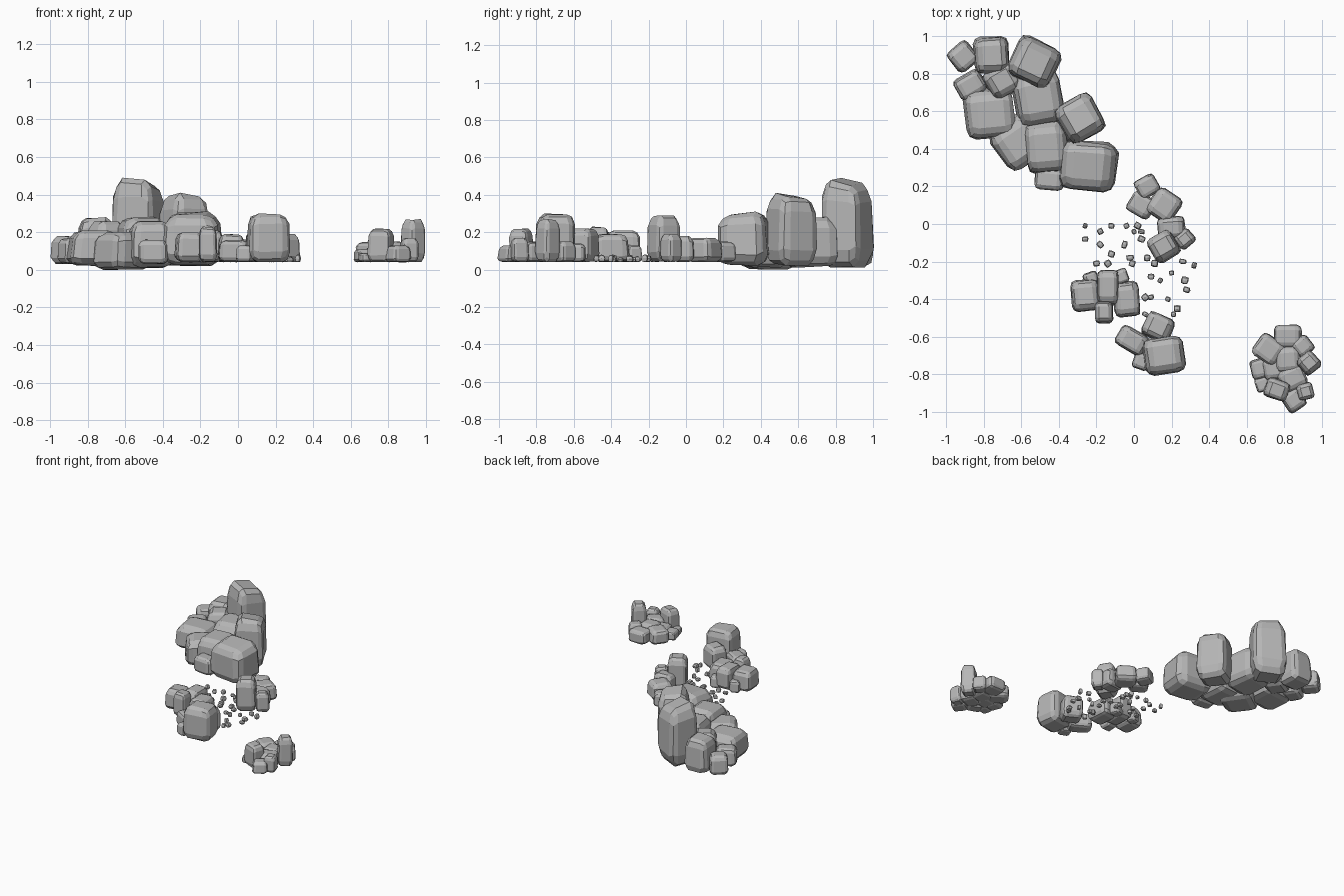
import bpy
import bmesh
import random
from math import radians
from mathutils import Vector, Matrix

random.seed(4)

default_cube = bpy.data.objects.get("Cube")
if default_cube:
    bpy.data.objects.remove(default_cube, do_unlink=True)

# Single stone colour
stone = bpy.data.materials.new("grey stone")
stone.use_nodes = True
colour = (0.47, 0.47, 0.47, 1)
stone.diffuse_color = colour
stone.node_tree.nodes["Principled BSDF"].inputs["Base Color"].default_value = colour


def add_stone(bm, centre, size, turn, slope=(0, 0), cuts=2, rough=0.06):
    """Add one chiselled block: a chamfered cube with a domed, narrower top, slightly uneven."""
    block = bmesh.new()
    bmesh.ops.create_cube(block, size=2)
    bmesh.ops.subdivide_edges(block, edges=block.edges[:], cuts=cuts, use_grid_fill=True)
    lean = Vector((random.uniform(-rough, rough), random.uniform(-rough, rough), 0)) * 0.7
    turning = Matrix.Rotation(radians(turn), 3, "Z")
    for vert in block.verts:
        # Push the inner grid lines outwards so the rim becomes a chamfer
        p = Vector([c if abs(c) > 0.9 else c * 1.8 for c in vert.co])
        p /= sum(abs(c) ** 4 for c in p) ** 0.25
        p *= 1 + random.uniform(-rough, rough) * 0.6
        narrow = 1 - (0.17 * p.z if p.z > 0 else -0.07 * p.z)
        p.x, p.y = p.x * narrow, p.y * narrow
        p += lean * p.z
        if p.z > 0:
            # Dome the top and let it fall away in the slope direction
            p.z *= 1 - 0.1 * (p.x ** 2 + p.y ** 2)
            p.z += Vector((*slope, 0)).dot(turning @ p) * p.z
        vert.co = p
    # Fit the uneven block exactly to the wanted size
    spans = []
    for axis in range(3):
        values = [vert.co[axis] for vert in block.verts]
        spans.append((min(values), max(values)))
    for vert in block.verts:
        fitted = [((vert.co[a] - low) / (high - low) - 0.5) * size[a]
                  for a, (low, high) in enumerate(spans)]
        vert.co = turning @ Vector(fitted) + Vector(centre)
    copies = {vert: bm.verts.new(vert.co) for vert in block.verts}
    for face in block.faces:
        bm.faces.new([copies[vert] for vert in face.verts])
    block.free()


def make_object(name, bm):
    mesh = bpy.data.meshes.new(name)
    bm.to_mesh(mesh)
    bm.free()
    mesh.materials.append(stone)
    obj = bpy.data.objects.new(name, mesh)
    bpy.context.collection.objects.link(obj)


def rock(name, x, y, width, depth, turn, bottom, top, slope=(0, 0)):
    """One rock, all lengths in hundredths of a unit."""
    bm = bmesh.new()
    add_stone(bm, (x / 100, y / 100, (bottom + top) / 200),
              (width / 100, depth / 100, (top - bottom) / 100), turn, slope)
    make_object(name, bm)


# Large outcrop at the back right
rock("outcrop_end_stone", -91, 89, 14, 14, 40, 3, 18)
rock("outcrop_back_boulder", -76, 90, 19, 20, 3, 2, 28)
rock("outcrop_tallest_boulder", -53, 86, 25, 24, -25, 1, 49, (-0.1, -0.1))
rock("outcrop_wedge_stone", -70, 76, 18, 17, 30, 2, 26)
rock("outcrop_side_stone", -87, 74, 16, 13, 30, 3, 17)
rock("outcrop_side_boulder", -77, 59, 27, 27, 5, 2, 21)
rock("outcrop_middle_boulder", -51, 67, 26, 28, 10, 1, 28)
rock("outcrop_tall_boulder", -29, 56, 23, 23, 30, 2, 41, (0, -0.1))
rock("outcrop_low_boulder", -61, 44, 27, 26, 35, 0, 20)
rock("outcrop_inner_boulder", -46, 41, 23, 28, 5, 1, 26)
rock("outcrop_front_boulder", -24, 31, 31, 27, -5, 2, 31, (0, 0.1))
rock("outcrop_front_stone", -45, 24, 16, 12, -5, 3, 16)

# Ring of rocks, back arc
rock("back_arc_tip_stone", 7, 20, 12, 11, 30, 4, 15)
rock("back_arc_wide_stone", 16, 10, 16, 16, -35, 4, 17)
rock("back_arc_low_stone", 4, 10, 14, 12, -30, 4, 14, (0.2, 0))
rock("back_arc_middle_stone", 20, -2, 15, 12, 5, 4, 18)
rock("back_arc_tall_rock", 16, -12, 15, 15, 30, 4, 29)
rock("back_arc_outer_stone", 27, -8, 10, 9, 40, 4, 19)

# Ring of rocks, right arc
rock("right_arc_outer_rock", -26, -38, 15, 17, 5, 4, 20)
rock("right_arc_middle_rock", -14, -34, 12, 19, 0, 4, 21)
rock("right_arc_front_rock", -16, -47, 10, 12, 0, 4, 23)
rock("right_arc_inner_rock", -4, -40, 14, 19, 5, 4, 19)
rock("right_arc_back_stone", -7, -28, 8, 8, 20, 4, 13)
rock("right_arc_small_stone", -23, -29, 8, 7, 20, 4, 13)

# Ring of rocks, front arc
rock("front_arc_boulder", 16, -70, 22, 20, 8, 4, 30)
rock("front_arc_long_stone", -1, -62, 17, 12, -30, 4, 16)
rock("front_arc_inner_rock", 13, -55, 16, 14, -25, 4, 22)
rock("front_arc_small_stone", 4, -73, 9, 9, -20, 4, 13)

# Separate heap at the front left
rock("heap_back_stone", 82, -60, 15, 13, 0, 4, 14)
rock("heap_corner_stone", 72, -67, 16, 14, -35, 4, 15)
rock("heap_back_left_stone", 90, -65, 10, 10, 40, 4, 15)
rock("heap_tall_rock", 93, -74, 11, 11, 40, 4, 27)
rock("heap_centre_stone", 82, -72, 14, 14, 5, 4, 15)
rock("heap_right_stone", 67, -77, 10, 11, 15, 4, 11)
rock("heap_inner_stone", 75, -77, 13, 12, 10, 4, 13)
rock("heap_round_stone", 84, -82, 15, 13, 25, 4, 15)
rock("heap_front_rock", 76, -88, 13, 11, -20, 4, 22)
rock("heap_front_stone", 85, -94, 11, 11, 35, 4, 13)
rock("heap_left_stone", 91, -89, 9, 9, 15, 4, 17)
rock("heap_low_stone", 69, -85, 9, 8, 20, 4, 9)

# Pebbles scattered inside the ring, in rows running from back to front
pebble_rows = {
    -1: (-26, -12, -4, 2), -4: (-18, 0, 4), -8: (-26, 4), -11: (-18, -5),
    -16: (-12,), -18: (-2, 7), -21: (-20, -14, -1, 11), -20: (26,), -22: (32,),
    -26: (20,), -28: (9,), -30: (14, 27), -35: (28,), -39: (9, 6), -40: (18,),
    -45: (23,), -48: (6, 21),
}
pebbles = bmesh.new()
for row, places in pebble_rows.items():
    for place in places:
        size = [random.uniform(0.025, 0.042) for _ in range(3)]
        add_stone(pebbles, (place / 100, row / 100, 0.04 + size[2] / 2),
                  size, random.uniform(0, 90), cuts=1, rough=0.12)
make_object("scattered_pebbles", pebbles)
